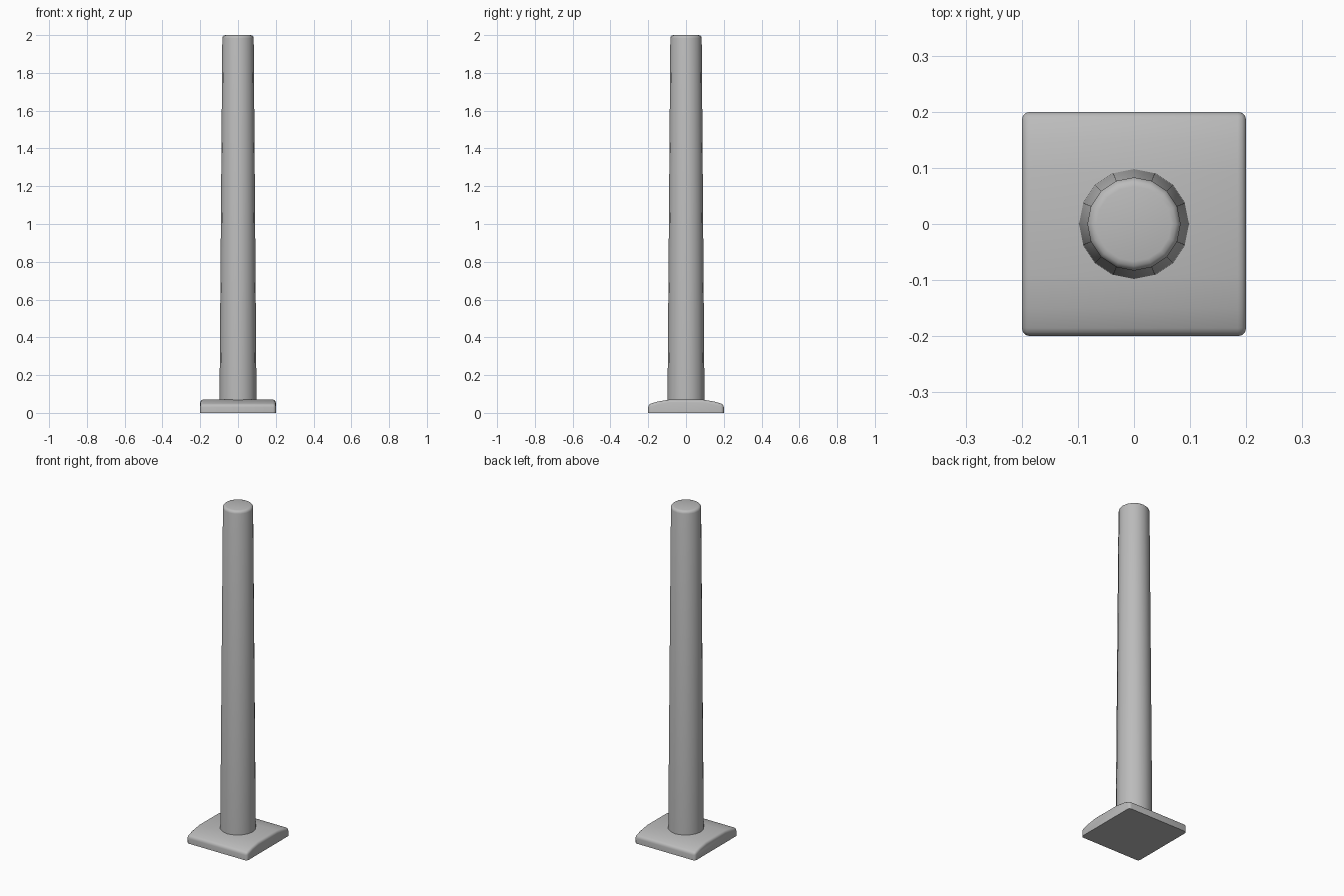
import bpy, bmesh, math

cube = bpy.data.objects.get("Cube")
if cube:
    bpy.data.objects.remove(cube, do_unlink=True)

grey = bpy.data.materials.new("plain grey")
grey.use_nodes = True
colour = (0.5, 0.5, 0.5, 1)
grey.diffuse_color = colour
grey.node_tree.nodes["Principled BSDF"].inputs["Base Color"].default_value = colour


def add_part(name, bm, angle):
    """Turn a bmesh into a smooth-shaded grey object."""
    bmesh.ops.recalc_face_normals(bm, faces=bm.faces)
    mesh = bpy.data.meshes.new(name)
    bm.to_mesh(mesh)
    bm.free()
    mesh.materials.append(grey)
    obj = bpy.data.objects.new(name, mesh)
    bpy.context.collection.objects.link(obj)
    bpy.ops.object.select_all(action="DESELECT")
    obj.select_set(True)
    bpy.context.view_layer.objects.active = obj
    bpy.ops.object.shade_smooth_by_angle(angle=math.radians(angle))
    return obj


# Square foot: a domed profile extruded sideways, softened above the ground
half = 0.2
side = [(half, 0), (half, 0.045), (0.15, 0.06), (0.09, 0.07)]
profile = side + [(-y, z) for y, z in reversed(side)]
bm = bmesh.new()
end = bm.faces.new([bm.verts.new((-half, y, z)) for y, z in profile])
sweep = bmesh.ops.extrude_face_region(bm, geom=[end], use_keep_orig=True)
moved = [v for v in sweep["geom"] if isinstance(v, bmesh.types.BMVert)]
bmesh.ops.translate(bm, verts=moved, vec=(2 * half, 0, 0))
bmesh.ops.recalc_face_normals(bm, faces=bm.faces)
rims = [e for e in bm.edges
        if max(v.co.z for v in e.verts) > 0.01 and e.calc_face_angle(0) > 0.6]
bmesh.ops.bevel(bm, geom=rims, offset=0.015, segments=3, profile=0.5,
                affect="EDGES", clamp_overlap=True)
add_part("foot", bm, 45)

# Tapered post with a rounded top edge
bm = bmesh.new()
bottom, top = 0.06, 2.0
bmesh.ops.create_cone(bm, cap_ends=True, segments=16, radius1=0.098, radius2=0.083,
                      depth=top - bottom)
bmesh.ops.translate(bm, verts=bm.verts, vec=(0, 0, (top + bottom) / 2))
crown = [e for e in bm.edges if all(v.co.z > top - 0.01 for v in e.verts)]
bmesh.ops.bevel(bm, geom=crown, offset=0.016, segments=3, profile=0.5, affect="EDGES")
add_part("post", bm, 45)
